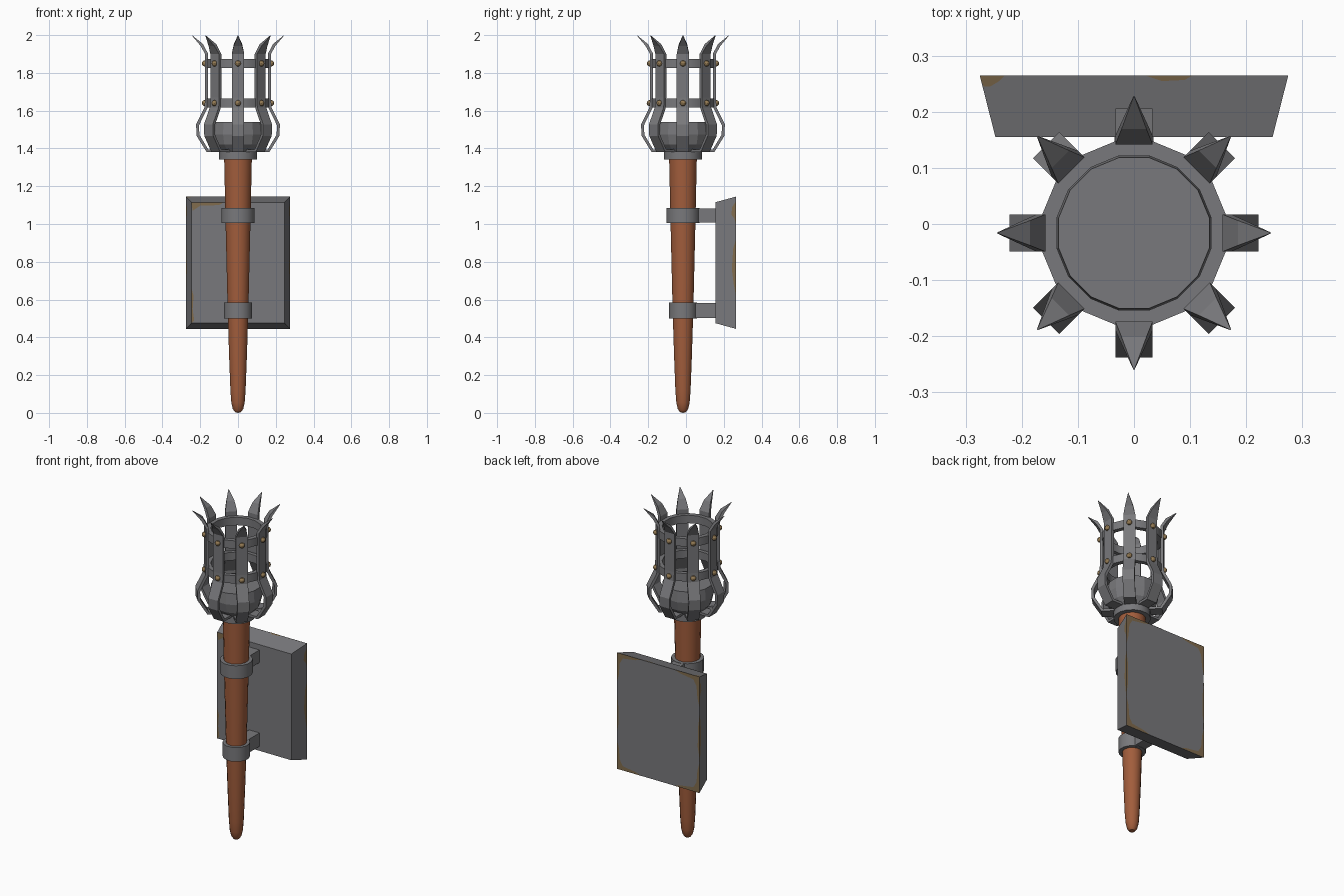
import bpy, bmesh, math
from mathutils import Vector, Matrix

if "Cube" in bpy.data.objects:
    bpy.data.objects.remove(bpy.data.objects["Cube"])

CY = -0.016  # torch axis


def mat(name, c):
    m = bpy.data.materials.new(name)
    m.diffuse_color = (*c, 1)
    m.use_nodes = True
    m.node_tree.nodes["Principled BSDF"].inputs["Base Color"].default_value = m.diffuse_color
    return m


IRON = mat("iron grey", (0.19, 0.19, 0.20))
WOOD = mat("red brown wood", (0.36, 0.11, 0.045))
RUST = mat("rust tan", (0.22, 0.15, 0.075))
BRASS = mat("rivet brass", (0.30, 0.20, 0.09))


def make(name, bm, material, smooth=False):
    bmesh.ops.recalc_face_normals(bm, faces=bm.faces)
    me = bpy.data.meshes.new(name)
    bm.to_mesh(me)
    bm.free()
    me.materials.append(material)
    ob = bpy.data.objects.new(name, me)
    bpy.context.collection.objects.link(ob)
    if smooth:
        bpy.ops.object.select_all(action='DESELECT')
        bpy.context.view_layer.objects.active = ob
        ob.select_set(True)
        bpy.ops.object.shade_smooth_by_angle(angle=math.radians(30))
    return ob


def lathe(name, profile, material, n=16, closed=False, smooth=True):
    """Turn (radius, z) points about the torch axis."""
    bm = bmesh.new()
    rings = []
    for r, z in profile:
        if r == 0:
            rings.append([bm.verts.new((0, CY, z))] * n)
        else:
            rings.append([bm.verts.new((r * math.cos((i + .5) * 2 * math.pi / n),
                                        CY + r * math.sin((i + .5) * 2 * math.pi / n), z))
                          for i in range(n)])
    pairs = list(zip(rings, rings[1:]))
    if closed:
        pairs.append((rings[-1], rings[0]))
    for a, b in pairs:
        for i in range(n):
            j = (i + 1) % n
            bm.faces.new(list(dict.fromkeys((a[i], a[j], b[j], b[i]))))
    return make(name, bm, material, smooth)


def prong(name, angle):
    """Bent flat strip ending in a pointed tip: (radius, z, half width)."""
    path = [(0.09, 1.388, .033), (0.162, 1.388, .033), (0.212, 1.47, .033),
            (0.214, 1.525, .033), (0.170, 1.615, .033), (0.166, 1.67, .033),
            (0.166, 1.90, .033), (0.192, 1.948, .022), (0.243, 1.998, .001)]
    bm = bmesh.new()
    rot = Matrix.Translation((0, CY, 0)) @ Matrix.Rotation(angle, 4, 'Z')
    rings = []
    for i, (r, z, w) in enumerate(path):
        a, b = path[max(i - 1, 0)], path[min(i + 1, len(path) - 1)]
        t = Vector((b[0] - a[0], 0, b[1] - a[1])).normalized()
        h = 0.008 if w > .01 else 0.001
        nrm = Vector((t.z, 0, -t.x)) * h
        c = Vector((r, 0, z))
        side = Vector((0, w, 0))
        rings.append([bm.verts.new(rot @ p) for p in
                      (c + nrm + side, c + nrm - side, c - nrm - side, c - nrm + side)])
    for a, b in zip(rings, rings[1:]):
        for i in range(4):
            j = (i + 1) % 4
            bm.faces.new((a[i], a[j], b[j], b[i]))
    bm.faces.new(rings[0])
    bm.faces.new(rings[-1])
    make(name, bm, IRON)


def box(name, x, y, z):
    bm = bmesh.new()
    bmesh.ops.create_cube(bm, size=1)
    for v in bm.verts:
        v.co = [lo + (c + .5) * (hi - lo) for c, (lo, hi) in zip(v.co, (x, y, z))]
    return make(name, bm, IRON)


# wooden handle with rounded foot
lathe("handle", [(0, 0), (.016, .004), (.028, .02), (.036, .055), (.041, .12), (.048, .3),
                 (.056, .55), (.067, 1.0), (.075, 1.36), (0, 1.36)], WOOD)

# collar, bowl and hoops of the basket
lathe("collar", [(0, 1.342), (.102, 1.342), (.102, 1.385), (0, 1.385)], IRON)
lathe("bowl", [(0, 1.38), (.095, 1.38), (.13, 1.42), (.143, 1.475), (.137, 1.54), (0, 1.54)],
      IRON, smooth=False)
for nm, z in (("lower_hoop", 1.64), ("upper_hoop", 1.85)):
    lathe(nm, [(.14, z - .024), (.167, z - .024), (.167, z + .024), (.14, z + .024)],
          IRON, closed=True)

# eight prongs with two rivets each
for k in range(8):
    a = k * math.pi / 4
    prong(f"prong_{k + 1}", a)
    for z in (1.64, 1.85):
        bm = bmesh.new()
        bmesh.ops.create_uvsphere(bm, u_segments=10, v_segments=6, radius=.016)
        bmesh.ops.translate(bm, verts=bm.verts, vec=(.176 * math.cos(a), CY + .176 * math.sin(a), z))
        make(f"rivet_{k + 1}", bm, BRASS, True)

# clamps and arms to the wall plate
for nm, r, z0, z1 in (("lower", .075, .5, .585), ("upper", .09, 1.005, 1.085)):
    lathe(nm + "_clamp", [(0, z0), (r, z0), (r, z1), (0, z1)], IRON)
    box(nm + "_arm", (-.035, .035), (CY + r * .7, .16), (z0 + .002, z1 - .002))

# wall plate, narrower towards the front
plate = box("wall_plate", (-.275, .275), (.155, .265), (.445, 1.145))
for v in plate.data.vertices:
    if v.co.y < .2:
        v.co.x *= .247 / .275
        v.co.z = .795 + (v.co.z - .795) * .32 / .35


# rust patches: thin plates (u, v) laid on each plate face
def rust(name, pts, place, normal):
    bm = bmesh.new()
    n = Vector(normal).normalized() * .0012
    bm.faces.new([bm.verts.new(Vector(place(u, v)) + n) for u, v in pts])
    make(name, bm, RUST)


def back(u, v):
    return (u, .2645, v)


def front(u, v):
    return (u, .155, v)


def slope_side(s):   # u = inset from the back edge, v = height
    return lambda u, v: (s * (.275 - u * .2545), .265 - u, v)


def slope_top(u, v):  # u = x, v = inset from the back edge
    return (u, .265 - v, 1.145 - v * .2727)


for s in (-1, 1):
    for e in (-1, 1):   # back corners
        pts = [(.275, .35), (.275, .17), (.262, .22), (.256, .29), (.235, .325), (.15, .337), (.11, .35)]
        rust("back_corner_rust", [(s * u, .795 + e * v) for u, v in pts], back, (0, 1, 0))
    rust("back_edge_rust", [(s * .275, .66), (s * .275, .9), (s * .266, .84), (s * .264, .72)],
         back, (0, 1, 0))
    rust("side_edge_rust", [(0, .62), (0, .92), (.015, .87), (.022, .76), (.012, .68)],
         slope_side(s), (s, -.25, 0))
    rust("side_top_rust", [(0, 1.0), (0, 1.12), (.02, 1.09), (.025, 1.05), (.01, 1.03)],
         slope_side(s), (s, -.25, 0))
rust("top_corner_rust", [(-.275, 0), (-.23, 0), (-.24, .01), (-.257, .02), (-.268, .02)],
     slope_top, (0, -.27, 1))
rust("top_edge_rust", [(.02, 0), (.105, 0), (.09, .008), (.05, .01)], slope_top, (0, -.27, 1))
rust("front_top_rust", [(-.247, 1.115), (-.075, 1.115), (-.1, 1.1), (-.2, 1.097), (-.24, 1.07)],
     front, (0, -1, 0))
rust("front_left_rust", [(-.247, .475), (-.247, .66), (-.235, .62), (-.24, .55), (-.232, .49)],
     front, (0, -1, 0))
